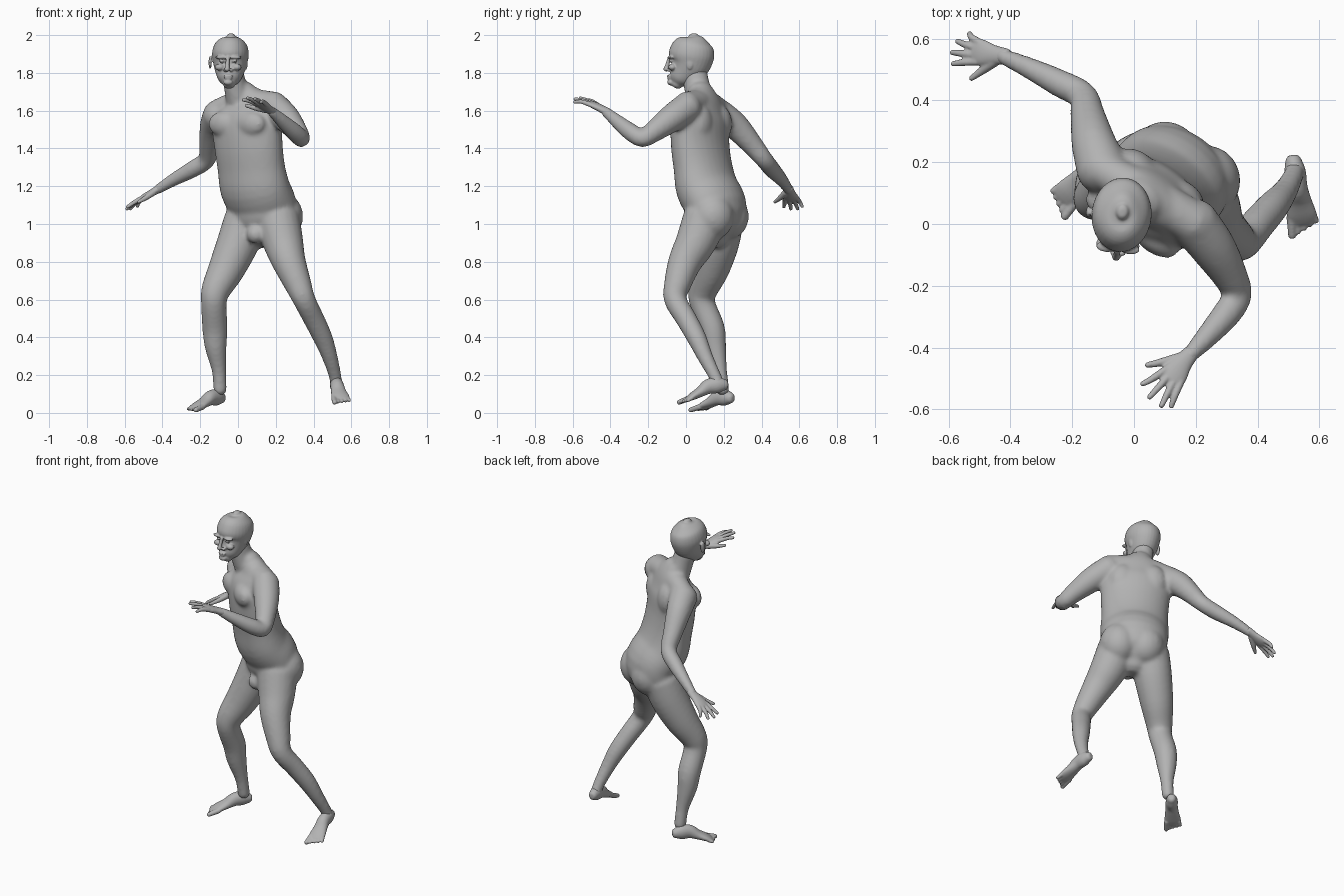
import bpy, bmesh, math
from mathutils import Vector, Matrix

default_cube = bpy.data.objects.get("Cube")
if default_cube:
    bpy.data.objects.remove(default_cube, do_unlink=True)

skin = bpy.data.materials.new("plain grey")
skin.use_nodes = True
GREY = (0.45, 0.45, 0.45, 1)
skin.diffuse_color = GREY
skin.node_tree.nodes["Principled BSDF"].inputs["Base Color"].default_value = GREY

BODY_SIDE = Vector((0.83, -0.55, 0)).normalized()
HEAD_SIDE = Vector((1, -0.1, 0)).normalized()
X, Z = Vector((1, 0, 0)), Vector((0, 0, 1))


def spline(a, b, c, d, t):
    """Smooth interpolation between stations b and c."""
    return 0.5 * (2 * b + (c - a) * t + (2 * a - 5 * b + 4 * c - d) * t ** 2
                  + (3 * b - a - 3 * c + d) * t ** 3)


def loft(bm, stations, side, ring=20, sub=4):
    """Closed tube with rounded ends through (x, y, z, radius[, second radius])."""
    rows = [Vector(s if len(s) == 5 else (*s, s[-1])) for s in stations]
    path = []
    for i in range(len(rows) - 1):
        quad = [rows[max(0, min(len(rows) - 1, i + k))] for k in (-1, 0, 1, 2)]
        path += [spline(*quad, k / sub) for k in range(sub)]
    path.append(rows[-1])

    def cap(end, inner):
        out = Vector(end[:3]) - Vector(inner[:3])
        out = out.normalized() * min(end[3], end[4])
        return [Vector((*(Vector(end[:3]) + out * d), end[3] * s, end[4] * s))
                for d, s in ((0.4, 0.85), (0.7, 0.5))]

    path = cap(path[0], path[1])[::-1] + path + cap(path[-1], path[-2])
    rings = []
    for i, p in enumerate(path):
        along = Vector(path[min(i + 1, len(path) - 1)][:3]) - Vector(path[max(i - 1, 0)][:3])
        along.normalize()
        u = (side - along * side.dot(along)).normalized()
        v = along.cross(u)
        angles = [math.tau * k / ring for k in range(ring)]
        rings.append([bm.verts.new(Vector(p[:3]) + u * p[3] * math.cos(a) + v * p[4] * math.sin(a))
                      for a in angles])
    for low, high in zip(rings, rings[1:]):
        for k in range(ring):
            n = (k + 1) % ring
            bm.faces.new((low[k], low[n], high[n], high[k]))
    bm.faces.new(rings[0][::-1])
    bm.faces.new(rings[-1])


def blob(bm, centre, radii, side=X):
    """Ellipsoid muscle or feature whose width runs along side."""
    turn = Matrix.Rotation(math.atan2(side.y, side.x), 4, "Z")
    shape = Matrix.Translation(centre) @ turn @ Matrix.Diagonal((*radii, 1))
    bmesh.ops.create_uvsphere(bm, u_segments=20, v_segments=12, radius=1, matrix=shape)


def fuse(name, bm, voxel, rounds):
    """Merge overlapping volumes into one smooth skin."""
    bmesh.ops.recalc_face_normals(bm, faces=bm.faces)
    raw = bpy.data.meshes.new(name)
    bm.to_mesh(raw)
    bm.free()
    ob = bpy.data.objects.new(name, raw)
    bpy.context.collection.objects.link(ob)
    remesh = ob.modifiers.new("merge", "REMESH")
    remesh.mode = "VOXEL"
    remesh.voxel_size = voxel
    relax = ob.modifiers.new("relax", "SMOOTH")
    relax.factor, relax.iterations = 0.5, rounds
    graph = bpy.context.evaluated_depsgraph_get()
    done = bpy.data.meshes.new_from_object(ob.evaluated_get(graph))
    ob.modifiers.clear()
    ob.data = done
    done.materials.clear()
    done.materials.append(skin)
    for poly in done.polygons:
        poly.use_smooth = True
        poly.material_index = 0
    return ob


# Torso, collar and neck
body = bmesh.new()
loft(body, [(.125, .14, .94, .10, .09), (.125, .15, 1.02, .18, .14), (.128, .155, 1.1, .195, .15),
            (.09, .112, 1.19, .2, .148), (.07, .09, 1.3, .195, .135), (.055, .075, 1.42, .2, .13),
            (.045, .075, 1.55, .205, .122), (.04, .085, 1.64, .16, .085), (.02, .08, 1.7, .08, .065)],
     BODY_SIDE, ring=32)
loft(body, [(-.11, .18, 1.6, .06), (.03, .1, 1.645, .068), (.2, 0, 1.63, .07)], Z)
loft(body, [(.02, .09, 1.62, .08), (-.012, .06, 1.72, .062, .07), (-.03, .045, 1.8, .06, .068)], HEAD_SIDE)

# Chest, shoulder blades, buttocks and groin
for s in (-1, 1):
    chest = Vector((.04, .07, 1.53)) + BODY_SIDE * s * .09
    front = BODY_SIDE.cross(Z)
    front = -front if front.y > 0 else front
    blob(body, chest + front * .085, (.085, .045, .065), BODY_SIDE)
    blob(body, chest - front * .07, (.08, .06, .1), BODY_SIDE)
blob(body, (.1, .215, 1.04), (.115, .118, .125))
blob(body, (.235, .14, 1.04), (.11, .115, .125))
blob(body, (.095, .055, .945), (.05, .05, .05))

# Left leg stepping out, right leg carrying the weight
loft(body, [(.21, .1, 1.02, .12), (.24, .05, .9, .107), (.27, -.005, .8, .09), (.318, -.045, .68, .072),
            (.35, -.057, .6, .06), (.4, .0, .5, .056), (.448, .055, .4, .052), (.485, .1, .3, .042),
            (.513, .15, .2, .034), (.52, .172, .15, .034)], X)
loft(body, [(.04, .19, 1.02, .115), (0, .17, .9, .112), (-.062, .132, .76, .097), (-.117, .09, .65, .078),
            (-.128, .087, .58, .068), (-.122, .138, .45, .067), (-.118, .155, .35, .058),
            (-.1, .18, .22, .038), (-.095, .195, .12, .036)], X)

# Left arm bent forward, right arm reaching back
loft(body, [(.19, .01, 1.62, .08), (.255, -.075, 1.56, .074), (.312, -.17, 1.49, .057),
            (.335, -.23, 1.453, .047), (.3, -.29, 1.485, .047), (.24, -.36, 1.54, .038),
            (.175, -.43, 1.6, .026)], Z)
loft(body, [(-.1, .17, 1.58, .085), (-.13, .26, 1.52, .073), (-.15, .35, 1.42, .057),
            (-.167, .415, 1.34, .047), (-.24, .455, 1.29, .045), (-.34, .505, 1.235, .035),
            (-.43, .545, 1.18, .026)], Z)
fuse("body", body, .011, 8)

# Head with jaw and cranium
head = bmesh.new()
loft(head, [(-.047, -.05, 1.745, .035, .035), (-.046, -.035, 1.768, .058, .06), (-.044, -.002, 1.81, .077, .087),
            (-.042, .02, 1.85, .089, .11), (-.04, .03, 1.9, .097, .121), (-.038, .035, 1.95, .085, .105),
            (-.037, .04, 1.983, .05, .065), (-.037, .04, 1.993, .022, .028)], HEAD_SIDE, ring=32)
FACE = Vector((-.052, -.085, 0))


def feature(across, forward, height, radii):
    centre = FACE + HEAD_SIDE * across + Vector((0, -forward, height))
    blob(head, centre, radii, HEAD_SIDE)


# Nose, lips, chin, brows, cheeks, eyes and ears
loft(head, [(-.054, -.088, 1.88, .01), (-.056, -.098, 1.845, .011), (-.058, -.107, 1.818, .014)], HEAD_SIDE)
feature(0, .004, 1.784, (.026, .012, .007))
feature(0, .003, 1.772, (.022, .012, .007))
feature(0, -.005, 1.75, (.026, .02, .016))
for s in (-1, 1):
    feature(s * .016, .005, 1.815, (.01, .014, .009))
    feature(s * .038, -.008, 1.882, (.034, .018, .009))
    feature(s * .045, -.018, 1.83, (.026, .022, .018))
    feature(s * .034, -.009, 1.862, (.014, .012, .007))
    feature(s * .096, -.115, 1.855, (.008, .02, .036))
fuse("head", head, .005, 3)


def hand(name, wrist, reach, thumb_way, tips):
    """Palm, four spread fingers and a thumb; tips are (along, across, drop)."""
    f = Vector(reach).normalized()
    t = Vector(thumb_way)
    t = (t - f * t.dot(f)).normalized()
    up = f.cross(t)
    up = -up if up.z < 0 else up
    bm = bmesh.new()

    def at(along, across, drop, *radii):
        return (*(Vector(wrist) + f * along + t * across - up * drop), *radii)

    loft(bm, [at(-.02, 0, 0, .026, .022), at(.03, .002, 0, .033, .019), at(.075, 0, 0, .043, .017),
              at(.1, 0, 0, .04, .013)], t)
    for k, (along, across, drop) in enumerate(tips):
        root = .032 - k * .021
        mid = (across + root) / 2
        loft(bm, [at(.085, root, 0, .013), at((along + .1) / 2, mid, drop * .2, .0115),
                  at(along, across, drop, .009)], t, ring=10)
    loft(bm, [at(.02, .02, .004, .018), at(.065, .055, .012, .014), at(.105, .088, .015, .009)], t, ring=10)
    fuse(name, bm, .0045, 2)


hand("left_hand", (.175, -.43, 1.6), (-.11, -.14, .075), (-.79, .62, 0),
     [(.17, .062, .01), (.192, .018, .008), (.188, -.03, .012), (.165, -.056, .02)])
hand("right_hand", (-.43, .545, 1.18), (-.165, .025, -.095), (-.18, -.98, 0),
     [(.175, .05, .005), (.188, .014, .01), (.178, -.025, .015), (.14, -.055, .02)])


def foot(name, heel, ahead, inward):
    """Wedge of heel, arch and ball with five toes; the big toe is inward."""
    f = Vector(ahead).normalized()
    t = Vector((-f.y, f.x, 0)).normalized() * inward
    up = f.cross(t)
    up = -up if up.z < 0 else up
    bm = bmesh.new()

    def at(along, across, height, *radii):
        return (*(Vector(heel) + f * along + t * across + up * height), *radii)

    loft(bm, [at(.015, 0, .036, .027, .03), at(.05, 0, .045, .035, .043), at(.1, .003, .05, .036, .04),
              at(.15, .002, .035, .041, .028), at(.2, 0, .023, .049, .02), at(.228, 0, .016, .045, .013)], t)
    for k in range(5):
        across = .038 - k * .02
        size = .016 if k == 0 else .0115
        length = .27 - k * .009
        loft(bm, [at(.205, across * .9, .018, size), at(length, across * 1.05, .011, size * .85)], t, ring=10)
    fuse(name, bm, .005, 3)


foot("left_foot", (.512, .228, .118), (.04, -.265, -.075), -1)
foot("right_foot", (-.075, .25, .045), (-.175, -.195, -.04), 1)
